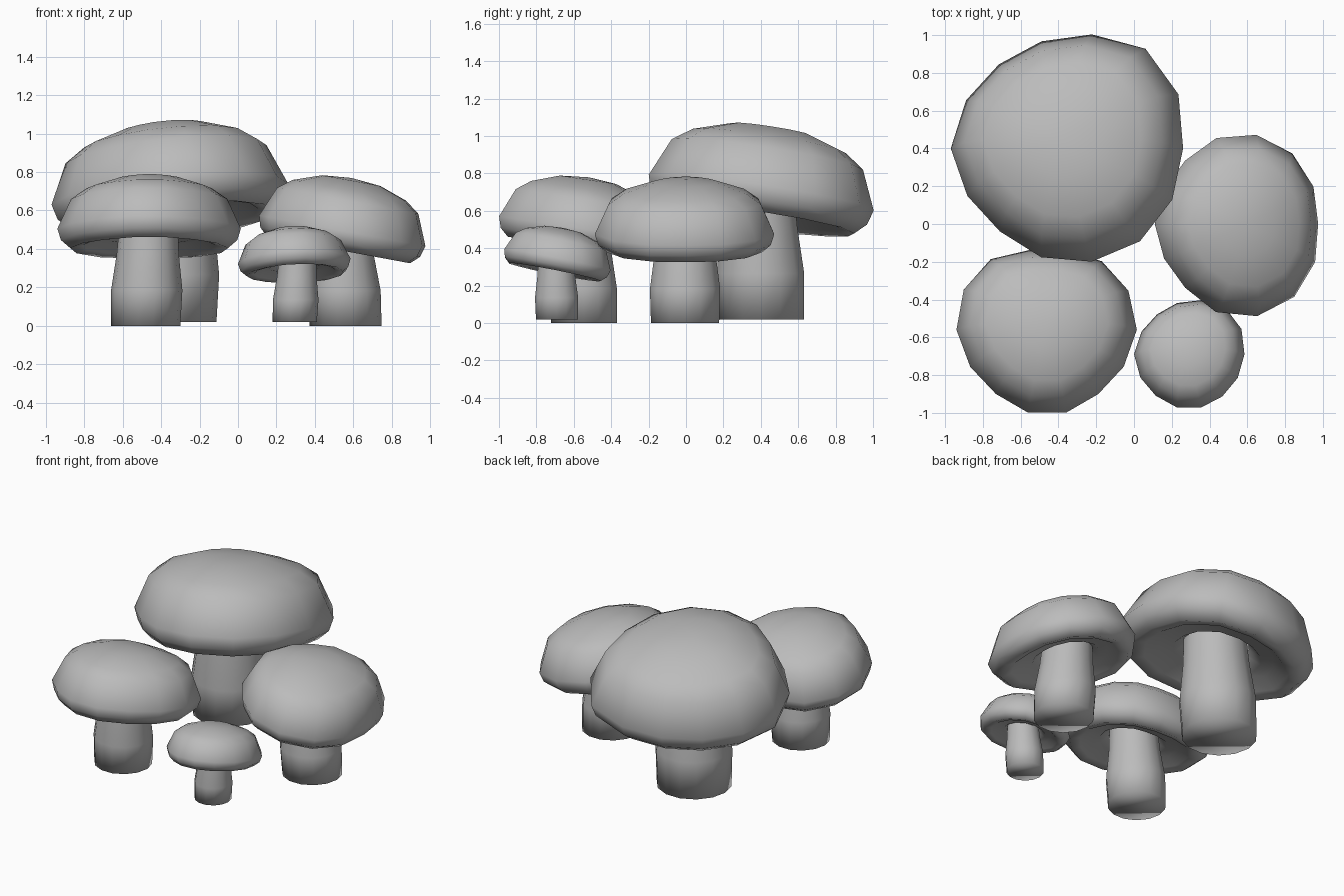
import bpy, bmesh
from math import cos, sin, tau

old = bpy.data.objects.get("Cube")
if old:
    bpy.data.objects.remove(old, do_unlink=True)

grey = bpy.data.materials.new("plain grey")
grey.use_nodes = True
colour = (0.5, 0.5, 0.5, 1)
grey.diffuse_color = colour
grey.node_tree.nodes["Principled BSDF"].inputs["Base Color"].default_value = colour

SIDES = 14
# Cap section from crown over the rim to the gills: radius and height per unit radius
CAP = [(0.35, 0.57), (0.68, 0.46), (0.85, 0.34), (1, 0), (0.96, -0.13),
       (0.86, -0.22), (0.73, -0.19), (0.59, -0.1), (0.45, -0.11), (0.3, 0.02)]
CROWN = 0.6


def outline(radii, angle):
    """Smoothly blend the eight measured radii around the cap."""
    t = angle / tau * len(radii)
    i, f = int(t), t % 1
    a, b, c, d = (radii[(i + k) % len(radii)] for k in (-1, 0, 1, 2))
    return b + f * (c - a + f * (2 * a - 5 * b + 4 * c - d + f * (3 * (b - c) + d - a))) / 2


def skin(bm, rings):
    for low, high in zip(rings, rings[1:]):
        n = len(low)
        for i in range(n):
            j = (i + 1) % n
            bm.faces.new((low[i], low[j], high[j], high[i]))


def finish(name, bm):
    bmesh.ops.recalc_face_normals(bm, faces=bm.faces)
    mesh = bpy.data.meshes.new(name)
    bm.to_mesh(mesh)
    bm.free()
    mesh.materials.append(grey)
    mesh.polygons.foreach_set("use_smooth", [True] * len(mesh.polygons))
    obj = bpy.data.objects.new(name, mesh)
    bpy.context.collection.objects.link(obj)


def make_cap(name, centre, tilt, radii):
    cx, cy, cz = centre
    size = sum(radii) / len(radii)
    bm = bmesh.new()

    def point(x, y, h):
        # Lean the cap along its slope
        return bm.verts.new((cx + x - tilt[0] * h, cy + y - tilt[1] * h,
                             cz + h + tilt[0] * x + tilt[1] * y))

    rings = []
    for r, h in CAP:
        ring = []
        for i in range(SIDES):
            a = tau * i / SIDES
            d = r * outline(radii, a)
            ring.append(point(d * cos(a), d * sin(a), h * size))
        rings.append(ring)
    skin(bm, rings)
    top = point(0, 0, CROWN * size)
    for i in range(SIDES):
        bm.faces.new((top, rings[0][i], rings[0][(i + 1) % SIDES]))
    finish(name, bm)


def make_stem(name, foot, head, radius):
    """Tube with a closed foot and a slight swelling above it."""
    bm = bmesh.new()
    rings = []
    for t, swell in ((0, 1), (0.35, 1.03), (0.7, 0.9), (1, 0.84)):
        x, y, z = (f + (h - f) * t for f, h in zip(foot, head))
        rings.append([bm.verts.new((x + radius * swell * cos(tau * i / SIDES),
                                    y + radius * swell * sin(tau * i / SIDES), z))
                      for i in range(SIDES)])
    skin(bm, rings)
    bm.faces.new(rings[0])
    finish(name, bm)


# Name, cap centre, cap slope, outline radii, stem foot, stem head, stem radius
MUSHROOMS = [
    ("large", (-0.36, 0.4, 0.685), (0.09, -0.16),
     (0.62, 0.68, 0.595, 0.57, 0.61, 0.56, 0.605, 0.63),
     (-0.345, 0.405, 0.02), (-0.325, 0.385, 0.72), 0.233),
    ("front", (-0.46, -0.56, 0.505), (0, -0.15),
     (0.475, 0.47, 0.42, 0.485, 0.48, 0.435, 0.455, 0.435),
     (-0.48, -0.545, 0), (-0.465, -0.56, 0.53), 0.18),
    ("side", (0.54, 0, 0.495), (-0.185, 0),
     (0.435, 0.475, 0.48, 0.425, 0.43, 0.425, 0.495, 0.49),
     (0.56, -0.005, 0), (0.53, -0.005, 0.52), 0.187),
    ("small", (0.29, -0.69, 0.335), (0.05, -0.2),
     (0.295, 0.315, 0.285, 0.27, 0.29, 0.28, 0.29, 0.285),
     (0.295, -0.69, 0.02), (0.31, -0.695, 0.35), 0.115),
]
for name, centre, tilt, radii, foot, head, radius in MUSHROOMS:
    make_cap(name + "_mushroom_cap", centre, tilt, radii)
    make_stem(name + "_mushroom_stem", foot, head, radius)
